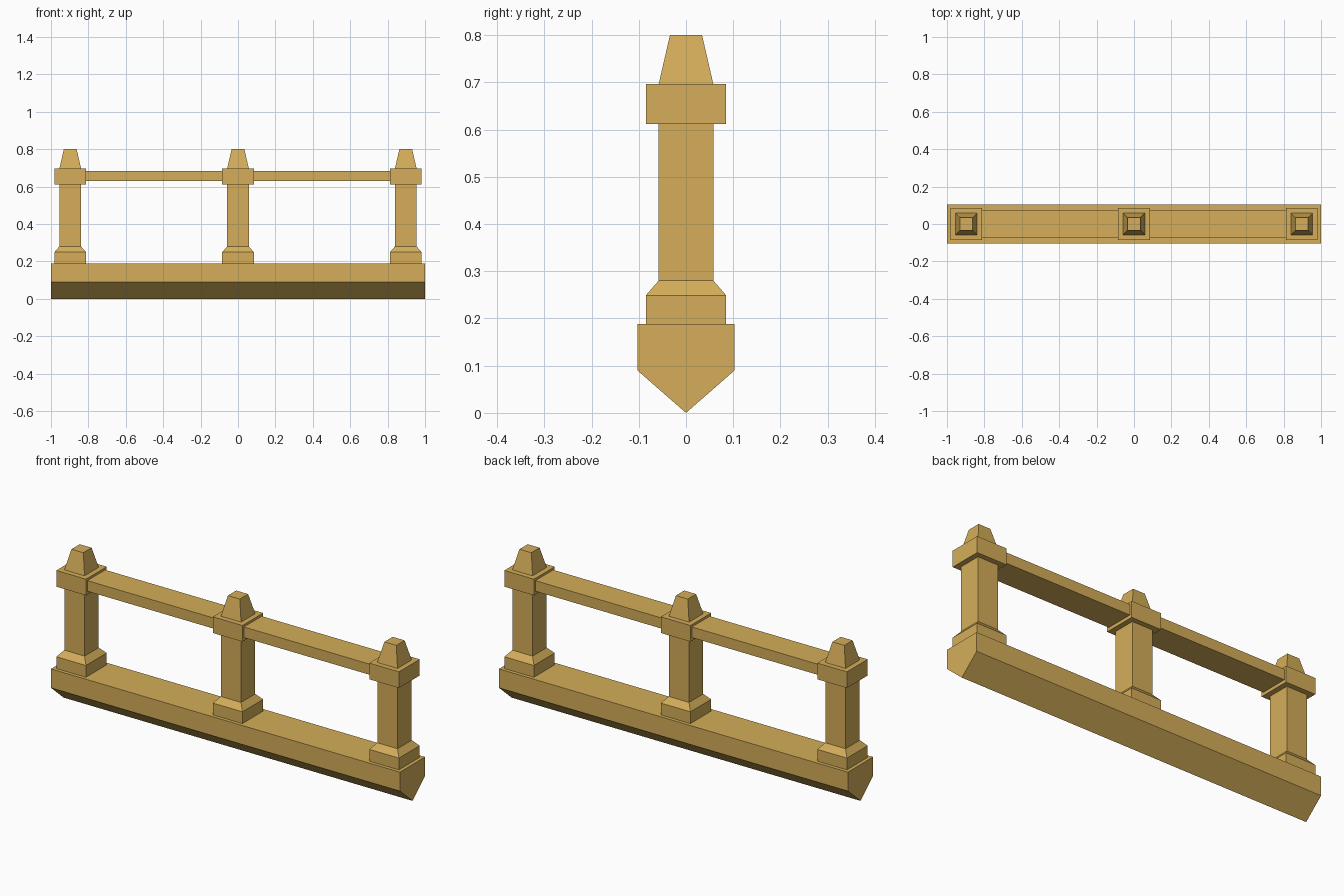
import bpy, bmesh

if "Cube" in bpy.data.objects:
    bpy.data.objects.remove(bpy.data.objects["Cube"])

ochre = bpy.data.materials.new("ochre")
ochre.diffuse_color = (0.66, 0.42, 0.10, 1)
ochre.use_nodes = True
ochre.node_tree.nodes["Principled BSDF"].inputs["Base Color"].default_value = ochre.diffuse_color


def loft(name, rings):
    """Skin a list of equal-length point loops and cap both ends."""
    bm = bmesh.new()
    loops = [[bm.verts.new(p) for p in ring] for ring in rings]
    n = len(loops[0])
    for a, b in zip(loops, loops[1:]):
        for i in range(n):
            j = (i + 1) % n
            bm.faces.new((a[i], a[j], b[j], b[i]))
    bm.faces.new(loops[0])
    bm.faces.new(loops[-1])
    bmesh.ops.recalc_face_normals(bm, faces=bm.faces)
    mesh = bpy.data.meshes.new(name)
    bm.to_mesh(mesh)
    bm.free()
    mesh.materials.append(ochre)
    obj = bpy.data.objects.new(name, mesh)
    bpy.context.collection.objects.link(obj)
    return obj


def extrude_x(name, profile, x0, x1):
    return loft(name, [[(x, y, z) for y, z in profile] for x in (x0, x1)])


# Base beam with a V-shaped underside
W = 0.103
extrude_x("base_beam", [(-W, 0.188), (-W, 0.09), (0, 0), (W, 0.09), (W, 0.188)], -1, 1)

# Square post: (half width, height) from foot to tapered finial
post = [(0.085, 0.188), (0.085, 0.249), (0.058, 0.28), (0.058, 0.612),
        (0.085, 0.612), (0.085, 0.696), (0.058, 0.696), (0.034, 0.8)]
corners = [(-1, -1), (1, -1), (1, 1), (-1, 1)]
for label, cx in (("left", -0.897), ("middle", 0), ("right", 0.897)):
    loft(label + "_post", [[(cx + sx * r, sy * r, z) for sx, sy in corners] for r, z in post])

# Handrails between the post collars
R = 0.073
rail = [(-R, 0.629), (R, 0.629), (R, 0.684), (-R, 0.684)]
extrude_x("left_rail", rail, -0.812, -0.085)
extrude_x("right_rail", rail, 0.085, 0.812)
